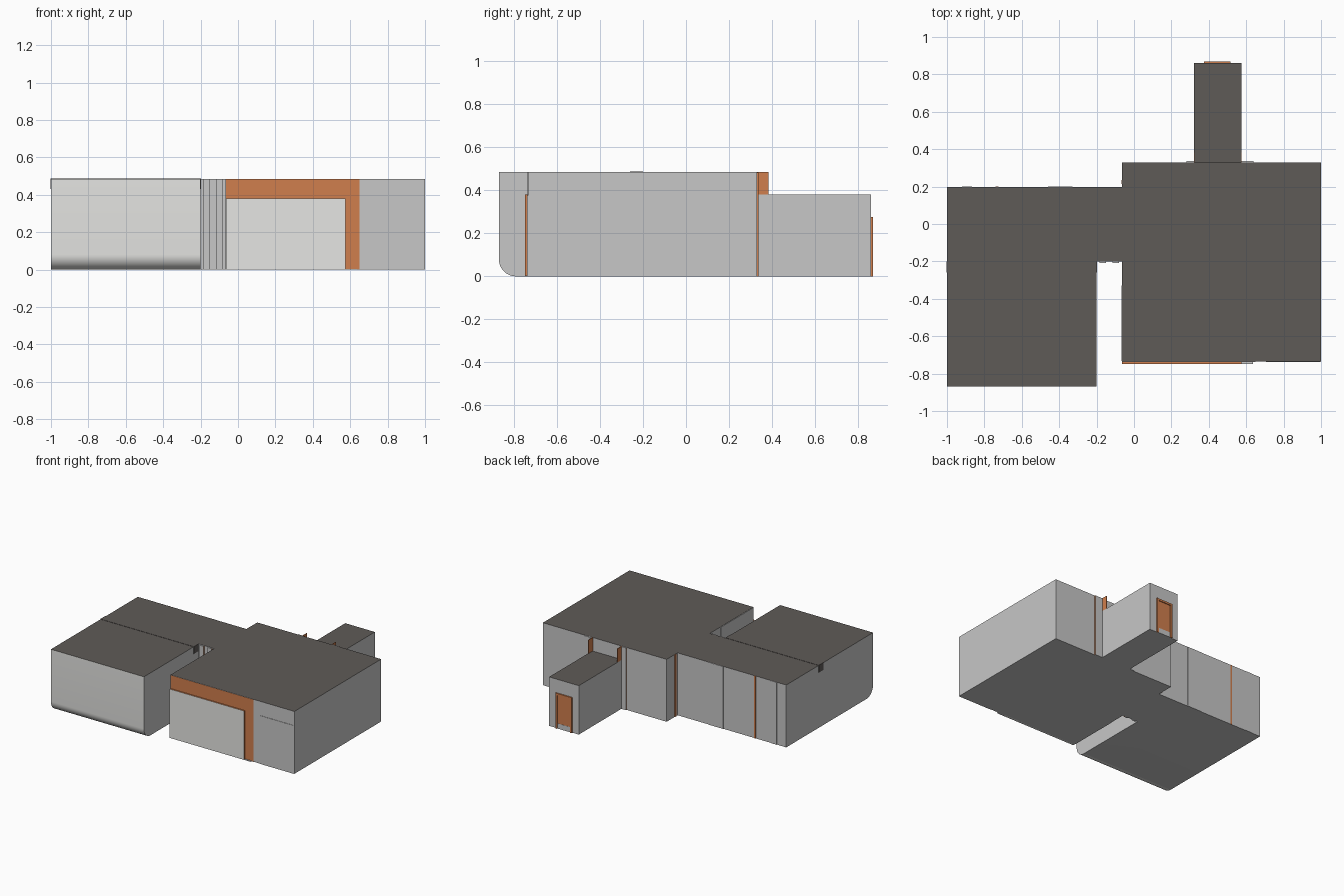
import bpy, bmesh

if "Cube" in bpy.data.objects:
    bpy.data.objects.remove(bpy.data.objects["Cube"])


def material(name, rgb):
    m = bpy.data.materials.new(name)
    m.diffuse_color = (*rgb, 1)
    m.use_nodes = True
    m.node_tree.nodes["Principled BSDF"].inputs["Base Color"].default_value = m.diffuse_color
    return m


GRAY = material("wall gray", (0.57, 0.57, 0.57))
LIGHT = material("light panel gray", (0.79, 0.79, 0.77))
ORANGE = material("rust orange", (0.63, 0.21, 0.075))
DARK = material("roof dark", (0.114, 0.104, 0.097))
TOP = 0.485


def finish(name, bm, mats, rule):
    bmesh.ops.recalc_face_normals(bm, faces=bm.faces)
    bm.normal_update()
    for f in bm.faces:
        f.material_index = rule(f)
    me = bpy.data.meshes.new(name)
    bm.to_mesh(me)
    bm.free()
    for m in mats:
        me.materials.append(m)
    ob = bpy.data.objects.new(name, me)
    bpy.context.collection.objects.link(ob)
    return ob


def box(name, x, y, z, mats, rule=lambda f: 0):
    bm = bmesh.new()
    bmesh.ops.create_cube(bm, size=1)
    for v in bm.verts:
        v.co = [r[0] if c < 0 else r[1] for c, r in zip(v.co, (x, y, z))]
    return finish(name, bm, mats, rule)


def roof_rule(f):
    return 1 if f.normal.z > 0.99 else 0


def edge_rule(f):
    # panel face is index 0, its thin edges index 1
    return 0 if abs(f.normal.y) > 0.9 else 1


def side_rule(f):
    # only the left and right edges take index 1
    return 1 if abs(f.normal.x) > 0.9 else 0


# Main building: one outline extruded, with a rounded lower front edge
outline = [(-1, -0.87), (-0.2, -0.87), (-0.2, -0.2), (-0.065, -0.2),
           (-0.065, -0.735), (1, -0.735), (1, 0.33), (-0.065, 0.33),
           (-0.065, 0.197), (-1, 0.197)]
bm = bmesh.new()
base = bm.faces.new([bm.verts.new((x, y, 0)) for x, y in outline])
ext = bmesh.ops.extrude_face_region(bm, geom=[base], use_keep_orig=True)
for v in ext["geom"]:
    if isinstance(v, bmesh.types.BMVert):
        v.co.z = TOP
edge = [e for e in bm.edges if all(v.co.y < -0.86 and v.co.z < 0.01 for v in e.verts)]
bmesh.ops.bevel(bm, geom=edge, offset=0.08, segments=10, profile=0.5, affect='EDGES')


def body_rule(f):
    if f.normal.z > 0.999:
        return 1
    if f.normal.y < -0.01 and f.calc_center_median().y < -0.76:
        return 2
    return 0


body = finish("main_building", bm, [GRAY, DARK, LIGHT], body_rule)
bpy.context.view_layer.objects.active = body
body.select_set(True)
bpy.ops.object.shade_smooth_by_angle(angle=0.6)

# Roof beam crossing the left wing
box("roof_beam", (-1.002, -0.198), (-0.26, -0.2), (0.43, TOP + 0.002), [DARK])

# Front: orange L-shaped surround, light panel and side door outline
box("front_surround_top", (-0.065, 0.65), (-0.737, -0.73), (0.38, TOP - 0.001),
    [ORANGE, GRAY], edge_rule)
box("front_surround_side", (0.575, 0.65), (-0.737, -0.73), (0, 0.38),
    [ORANGE, GRAY], edge_rule)
box("front_panel", (-0.065, 0.575), (-0.748, -0.73), (0, 0.38), [LIGHT, ORANGE],
    lambda f: 1 if abs(f.normal.x) > 0.9 or f.normal.z > 0.9 else 0)
box("front_step", (0.575, 0.635), (-0.748, -0.73), (0, 0.004), [GRAY])
box("front_side_panel", (0.705, 0.998), (-0.738, -0.73), (0, 0.375), [GRAY])

# Alcove between the wings: gray panels with orange edges
box("alcove_side_panel", (-0.068, -0.064), (-0.733, -0.33), (0, TOP - 0.002), [GRAY])
for i, x in enumerate((-0.185, -0.115)):
    box(f"alcove_strip_{i + 1}", (x, x + 0.035), (-0.209, -0.199), (0, TOP - 0.002),
        [GRAY, ORANGE], side_rule)

# Rear corridor with its collar on the back wall
box("rear_corridor", (0.32, 0.575), (0.325, 0.86), (0, 0.38), [GRAY, DARK], roof_rule)
for i, (x0, x1) in enumerate(((0.28, 0.32), (0.575, 0.64))):
    box(f"corridor_collar_{i + 1}", (x0, x1), (0.325, 0.337), (0, TOP - 0.001),
        [GRAY, ORANGE], side_rule)
for i, x in enumerate((0.32, 0.571)):
    box(f"corridor_fin_{i + 1}", (x, x + 0.004), (0.328, 0.383), (0.38, TOP), [ORANGE])

# Rear door: raised frame around an inner panel
box("door_panel", (0.39, 0.50), (0.858, 0.863), (0.04, 0.26), [ORANGE])
box("door_sill", (0.39, 0.50), (0.858, 0.864), (0, 0.04), [GRAY])
box("door_frame_top", (0.375, 0.515), (0.858, 0.87), (0.26, 0.275), [ORANGE])
for i, x in enumerate((0.375, 0.50)):
    box(f"door_frame_side_{i + 1}", (x, x + 0.015), (0.858, 0.87), (0, 0.26), [ORANGE])

# Shallow panels and an orange seam on the back of the left wing
for i, (x0, x1) in enumerate(((-0.46, -0.33), (-0.92, -0.865))):
    box(f"back_panel_{i + 1}", (x0, x1), (0.195, 0.200), (0, TOP - 0.001), [GRAY])
box("back_seam", (-0.74, -0.725), (0.195, 0.200), (0, TOP - 0.001), [ORANGE])
box("back_corner_seam", (-0.068, -0.064), (0.215, 0.235), (0, TOP - 0.001), [ORANGE])
